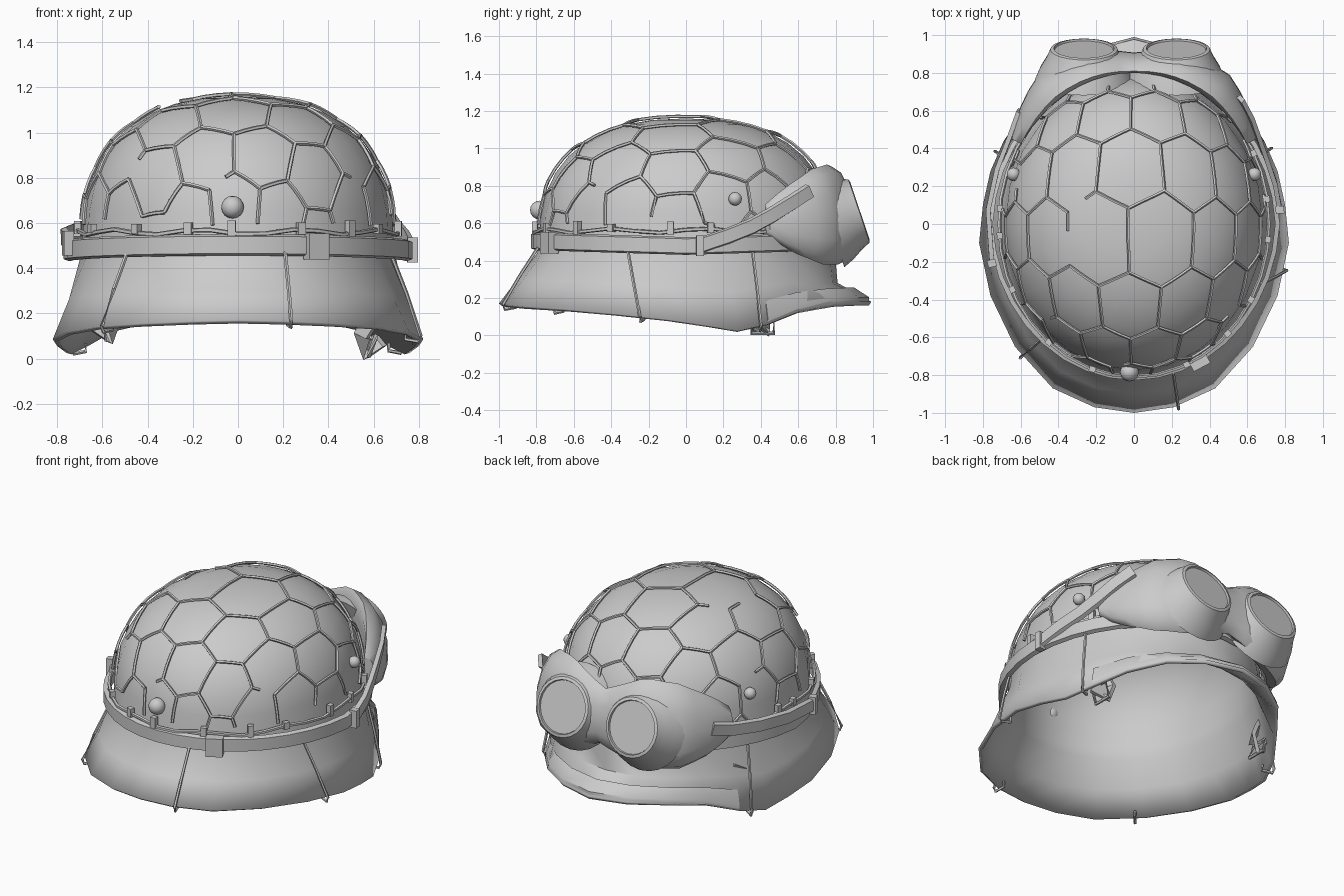
import bpy, bmesh, math, random
from math import sin, cos, radians, pi
from mathutils import Vector as V

random.seed(4)
if "Cube" in bpy.data.objects:
    bpy.data.objects.remove(bpy.data.objects["Cube"])

grey = bpy.data.materials.new("plain_grey")
grey.use_nodes = True
grey.diffuse_color = (0.6, 0.6, 0.6, 1)
grey.node_tree.nodes["Principled BSDF"].inputs["Base Color"].default_value = (0.6, 0.6, 0.6, 1)

# Dome half sizes, base height, rise and roundness
A, B, Z0, H, P = 0.69, 0.785, 0.5, 0.66, 2.4
UP = V((0, 0, 1))


def finish(name, bm, angle=40, recalc=True):
    if recalc:
        bmesh.ops.recalc_face_normals(bm, faces=bm.faces)
    me = bpy.data.meshes.new(name)
    bm.to_mesh(me)
    bm.free()
    ob = bpy.data.objects.new(name, me)
    bpy.context.collection.objects.link(ob)
    me.materials.append(grey)
    bpy.ops.object.select_all(action='DESELECT')
    ob.select_set(True)
    bpy.context.view_layer.objects.active = ob
    bpy.ops.object.shade_smooth_by_angle(angle=radians(angle))
    return ob


def loft(bm, rings, wrap=False, cap=True):
    vs = [[bm.verts.new(p) for p in r] for r in rings]
    n = len(vs[0])
    pairs = list(zip(vs, vs[1:])) + ([(vs[-1], vs[0])] if wrap else [])
    for a, b in pairs:
        for i in range(n):
            bm.faces.new((a[i], a[(i + 1) % n], b[(i + 1) % n], b[i]))
    if cap and not wrap:
        bm.faces.new(vs[0][::-1])
        bm.faces.new(vs[-1])
    return vs


def tangent(pts, i, wrap):
    n = len(pts)
    a, b = (pts[i - 1], pts[(i + 1) % n]) if wrap else (pts[max(i - 1, 0)], pts[min(i + 1, n - 1)])
    return (b - a).normalized()


def tube(bm, pts, r, wrap=False, sides=5):
    rings = []
    for i, p in enumerate(pts):
        t = tangent(pts, i, wrap)
        n = t.cross(UP if abs(t.z) < 0.95 else V((1, 0, 0))).normalized()
        b = t.cross(n)
        rings.append([p + r * (cos(2 * pi * k / sides) * n + sin(2 * pi * k / sides) * b) for k in range(sides)])
    loft(bm, rings, wrap)


def ribbon(bm, pts, w, th, wrap=False):
    # flat strap whose face looks away from the dome axis
    rings = []
    for i, p in enumerate(pts):
        t = tangent(pts, i, wrap)
        out = V((p.x / A ** 2, p.y / B ** 2, 0)).normalized()
        up = t.cross(out).normalized()
        rings.append([p + up * w / 2 * a + out * th / 2 * b for a, b in ((-1, -1), (-.8, 1), (.8, 1), (1, -1))])
    loft(bm, rings, wrap)


def box(bm, p, size, az):
    out = V((sin(az), cos(az), 0))
    side = out.cross(UP)
    rings = [[p + out * o * size[1] + side * a * size[0] + UP * b * size[2]
              for a, b in ((-.5, -.5), (.5, -.5), (.5, .5), (-.5, .5))] for o in (-.5, .5)]
    loft(bm, rings)


def dome(az, z, off=0.0):
    # point at a height on the dome, azimuth in degrees from +y
    a = radians(az)
    r = (1 - min(max((z - Z0) / H, 0), 1) ** P) ** (1 / P)
    n = V((sin(a) / A, cos(a) / B, 0)).normalized()
    return V((A * r * sin(a), B * r * cos(a), z)) + n * off


def wall(az, z, off):
    # point off the upright wall that stands on the dome's base outline
    return dome(az, Z0, off) + UP * (z - Z0)


def polar(a, th, k=1.0):
    r, h = sin(th) ** (2 / P) * k, cos(th) ** (2 / P) * k
    return V((A * r * sin(a), B * r * cos(a), Z0 + H * h))


# Helmet shell: dome, flared skirt and peak
HALF = [V(p) for p in ((0, -1, .17), (.21, -.97, .165), (.43, -.87, .155), (.63, -.65, .14), (.76, -.38, .115),
                       (.82, -.1, .085), (.8, .1, .055), (.76, .28, .025), (.69, .44, .06), (.57, .61, .13),
                       (.42, .8, .17), (.23, .93, .18), (0, .99, .18))]
rim = HALF + [V((-p.x, p.y, p.z)) for p in HALF[-2:0:-1]]
azs = [180 - 15 * i for i in range(24)]
low = [dome(a, 0.44, 0.01) for a in azs]
crease = []
for i, (b, r) in enumerate(zip(low, rim)):
    w = min(max((min(i, 24 - i) - 7) / 3, 0), 1)
    crease.append(b.lerp(r, 0.5).lerp(V((b.x * 1.02, b.y * 1.02, 0.28)), w))
rings = [[polar(radians(a), th * pi / 18) for a in azs] for th in range(1, 10)]
rings += [low, crease, rim]
bm = bmesh.new()
crown = loft(bm, rings, cap=False)[0]
top = bm.verts.new((0, 0, Z0 + H))
for i in range(24):
    bm.faces.new((top, crown[i], crown[(i + 1) % 24]))
bmesh.ops.recalc_face_normals(bm, faces=bm.faces)
bm.normal_update()
if sum(f.normal.z * f.calc_area() for f in bm.faces) < 0:
    bmesh.ops.reverse_faces(bm, faces=bm.faces)
shell = finish("helmet_shell", bm, 50, False)
mod = shell.modifiers.new("thickness", 'SOLIDIFY')
mod.thickness, mod.offset = 0.025, -1

# Leather strap laid over the peak
bm = bmesh.new()
rings = []
for i in range(8, 17):
    a, b = crease[i].lerp(rim[i], .5), crease[i].lerp(rim[i], .93)
    rings.append([a - UP * .01, b - UP * .01, b + UP * .018, a + UP * .025])
loft(bm, rings)
finish("peak_strap", bm, 50)

# Hexagonal cord net with a few broken strands
bm = bmesh.new()
TH = 1.5


def strand(p, q):
    pts = []
    for k in range(4):
        u, v = p[0] + (q[0] - p[0]) * k / 3, p[1] + (q[1] - p[1]) * k / 3
        th = math.hypot(u, v) * 1.366
        if th > TH:
            break
        pts.append(polar(math.atan2(u, v), max(th, 0.001), 1.018))
    if random.random() < 0.05:
        pts = pts[:2]
    if len(pts) > 1:
        tube(bm, pts, 0.009)


for row in range(-5, 6):
    for col in range(-5, 6):
        x, y = -0.02 + 0.31 * (col + 0.5 * (row % 2)), -0.07 + 0.32 * row
        ends = [((x, y - .12), (x, y + .12)), ((x, y + .12), (x - .155, y + .2)), ((x, y + .12), (x + .155, y + .2))]
        for p, q in ends:
            if math.hypot(*p) > math.hypot(*q):
                p, q = q, p
            strand(p, q)
finish("hex_net", bm, 60)

# Net draw cord with its clips
bm = bmesh.new()
tube(bm, [dome(i * 10, 0.56 + 0.012 * sin(i * 1.7), 0.025) for i in range(36)], 0.011, True)
finish("draw_cord", bm, 60)
bm = bmesh.new()
for i in range(18):
    az = i * 20 + random.uniform(-6, 6)
    box(bm, dome(az, 0.575, 0.025), (0.035, 0.03, random.uniform(0.04, 0.075)), radians(az))
finish("net_clips", bm)

# Band around the base of the dome, with a keeper
bm = bmesh.new()
band = [(i * 10, abs(cos(radians(i * 10)))) for i in range(36)]
ribbon(bm, [dome(az, 0.478 + 0.025 * c, 0.07 - 0.04 * c) for az, c in band], 0.095, 0.025, True)
finish("base_band", bm)
bm = bmesh.new()
box(bm, dome(152, 0.495, 0.045), (0.1, 0.06, 0.115), radians(152))
finish("band_keeper", bm)

# Wire hooks from band to rim
bm = bmesh.new()
for idx, s in ((1.1, 1), (4.5, 1), (7.7, 1), (2.8, -1), (7.6, -1)):
    i = int(idx)
    edge = rim[i].lerp(rim[i + 1], idx - i)
    start = dome(180 - 15 * idx, 0.47, 0.04)
    out = V((edge.x, edge.y, 0)).normalized()
    pts = [start, start.lerp(edge, .5) + out * .015, edge + out * .02, edge + out * .01 - UP * .025,
           edge - out * .05 - UP * .015, edge - out * .05 + UP * .02]
    tube(bm, [V((p.x * s, p.y, p.z)) for p in pts], 0.009)
finish("rim_hooks", bm)

# Rivets
bm = bmesh.new()
for az, z, r in ((182, .67, .05), (70, .73, .036), (-70, .73, .036)):
    ret = bmesh.ops.create_uvsphere(bm, u_segments=12, v_segments=8, radius=r)
    bmesh.ops.translate(bm, verts=ret["verts"], vec=dome(az, z, .012))
finish("rivets", bm, 60)

# Goggle frame standing off the dome: |t|, bottom, top, depth
KEYS = ((0, .47, .80, .12), (.35, .38, .92, .17), (.6, .38, .89, .18), (.85, .45, .79, .115), (1, .54, .70, .07))


def frame_at(t):
    for a, b in zip(KEYS, KEYS[1:]):
        if t <= b[0]:
            f = (t - a[0]) / (b[0] - a[0])
            return [a[k] + (b[k] - a[k]) * f for k in (1, 2, 3)]


bm = bmesh.new()
rings = []
for i in range(-10, 11):
    lo, hi, d = frame_at(abs(i) / 10)
    ring = []
    for k in range(12):
        s = 2 * pi * k / 12
        off = max(0.015, d * (0.4 + 0.6 * cos(s) - 0.2 * sin(s)))
        ring.append(wall(i * 5.8, (lo + hi) / 2 + (hi - lo) / 2 * sin(s), off))
    rings.append(ring)
loft(bm, rings)
finish("goggle_frame", bm, 60)

# Eye cups and lenses, tilted upward
N = V((0, .95, .32)).normalized()
SIDE = V((1, 0, 0))
TILT = SIDE.cross(N)
for side, x in (("left", 0.225), ("right", -0.265)):
    c = V((x, .925, .665))

    def circle(d, r):
        return [c + N * d + (SIDE * cos(pi * k / 12) + TILT * sin(pi * k / 12)) * r for k in range(24)]

    bm = bmesh.new()
    loft(bm, [circle(d, r) for d, r in ((-.17, .26), (-.11, .235), (-.05, .2), (0, .178), (.005, .16), (-.012, .157))])
    finish(side + "_eye_cup", bm)
    bm = bmesh.new()
    loft(bm, [circle(-.011, .156), circle(-.006, .156)])
    finish(side + "_lens", bm)

# Goggle straps running back to the band
for side, path in (("left", ((43, .77, .13), (50, .71, .11), (58, .64, .085), (66, .58, .075), (75, .53, .08), (85, .48, .085))),
                   ("right", ((-48, .62, .12), (-58, .58, .085), (-70, .56, .08), (-85, .54, .085), (-104, .51, .085)))):
    bm = bmesh.new()
    ribbon(bm, [wall(*p) for p in path], 0.085, 0.025)
    az, z, off = path[-1]
    box(bm, wall(az, z, off), (.04, .045, .11), radians(az))
    finish(side + "_goggle_strap", bm)

# Chin strap stubs and wire buckles inside the skirt
for side, s, lift in (("left", 1, 0), ("right", -1, .07)):
    bm = bmesh.new()
    ribbon(bm, [V((s * x, y, z + lift)) for x, y, z in ((.64, .37, .24), (.59, .39, .17), (.55, .41, .1),
                                                        (.58, .42, .04), (.63, .42, .08))], 0.11, 0.025)
    finish(side + "_chin_strap", bm)
    bm = bmesh.new()
    tube(bm, [V((s * x, y, z + lift)) for x, y, z in ((.58, .35, .012), (.58, .47, .012), (.61, .47, .1), (.61, .35, .1))],
         0.012, True)
    finish(side + "_buckle", bm)
